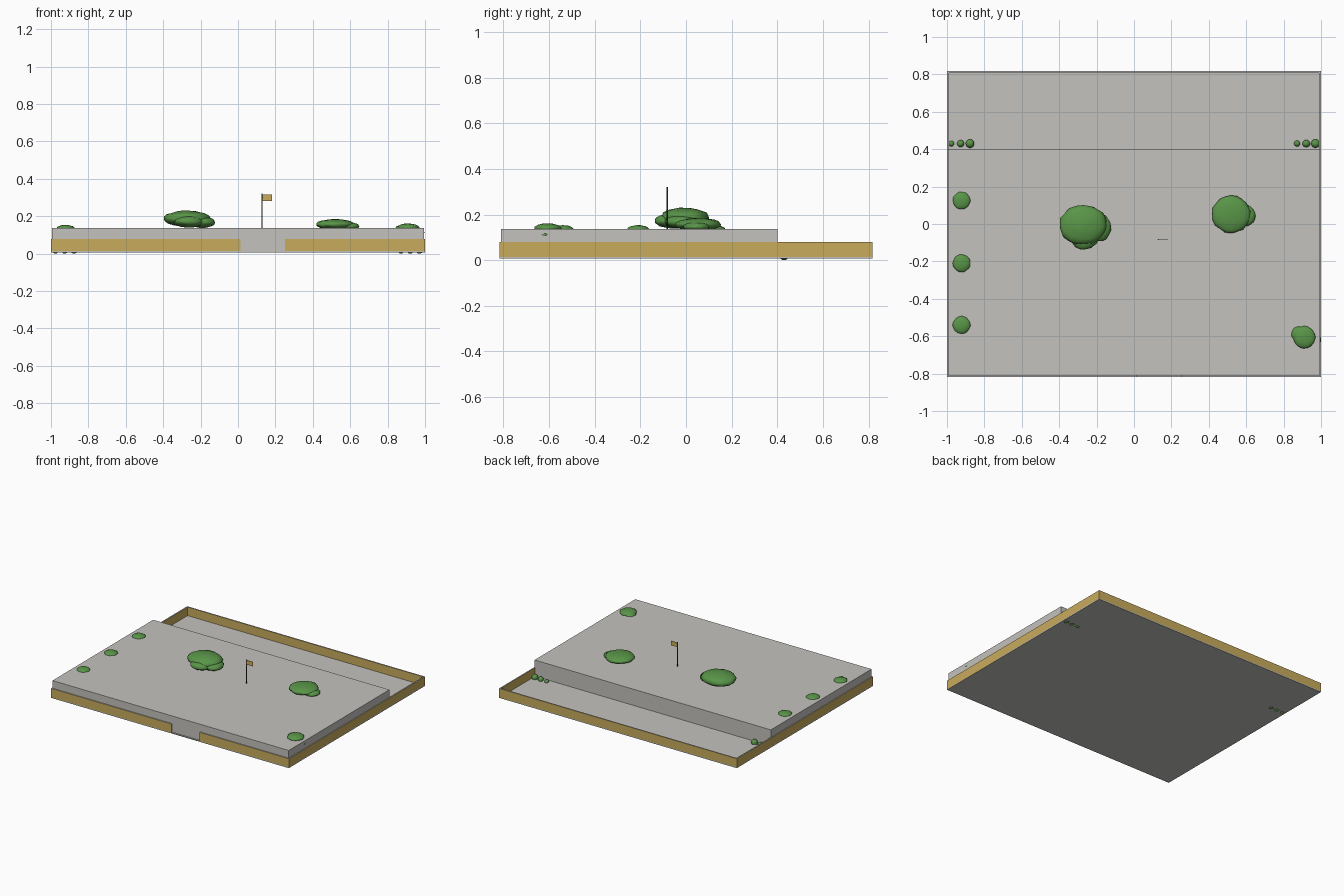
import bpy
import bmesh
import random
from mathutils import Vector

random.seed(4)
cube = bpy.data.objects.get("Cube")
if cube:
    bpy.data.objects.remove(cube)


def material(name, color):
    mat = bpy.data.materials.new(name)
    mat.use_nodes = True
    rgba = (*color, 1)
    mat.diffuse_color = rgba
    mat.node_tree.nodes["Principled BSDF"].inputs["Base Color"].default_value = rgba
    return mat


CONCRETE = material("concrete grey", (0.55, 0.54, 0.51))
TAN = material("fence tan", (0.58, 0.41, 0.11))
LEAF = material("leaf green", (0.10, 0.30, 0.065))
DARK = material("pole grey", (0.07, 0.07, 0.07))


def finish(name, bm, mats, smooth=False):
    mesh = bpy.data.meshes.new(name)
    bm.to_mesh(mesh)
    bm.free()
    for mat in mats:
        mesh.materials.append(mat)
    for poly in mesh.polygons:
        poly.use_smooth = smooth
    obj = bpy.data.objects.new(name, mesh)
    bpy.context.collection.objects.link(obj)
    return obj


def box(name, x, y, z, mat, cap=None):
    """Box from (min, max) ranges, with an optional colour on its top."""
    bm = bmesh.new()
    bmesh.ops.create_cube(bm, size=1)
    for v in bm.verts:
        v.co = Vector([r[0] if c < 0 else r[1] for r, c in zip((x, y, z), v.co)])
    if cap:
        for f in bm.faces:
            f.material_index = int(f.normal.z > 0.5)
    return finish(name, bm, [mat, cap] if cap else [mat])


def shrub(name, lobes, bump=0.04):
    """Cluster of slightly lumpy ellipsoids: (centre, radii)."""
    bm = bmesh.new()
    for center, radii in lobes:
        ball = bmesh.ops.create_icosphere(bm, subdivisions=3, radius=1)
        for v in ball["verts"]:
            s = 1 + random.uniform(-bump, bump)
            v.co = Vector([c + p * r * s for c, p, r in zip(center, v.co, radii)])
    return finish(name, bm, [LEAF], True)


# Ground slab and raised terrace
W, D, T = 1.0, 0.818, 0.01
box("ground_slab", (-W, W), (-D, D), (0.007, 0.014), CONCRETE)
box("terrace", (-0.994, 0.994), (-0.81, 0.4), (0.008, 0.137), CONCRETE)

# Perimeter fence with a gate opening at the front
H = (0.008, 0.079)
for side, sign in (("left", 1), ("right", -1)):
    box(side + "_fence", sorted((sign * W, sign * (W - T))), (-D, D), H, TAN, CONCRETE)
box("back_fence", (-W, W), (D - T, D), H, TAN, CONCRETE)
box("front_fence_right", (-W, 0.013), (-D, -D + T), H, TAN, CONCRETE)
box("front_fence_left", (0.25, W), (-D, -D + T), H, TAN, CONCRETE)

# Flag on a pole
bm = bmesh.new()
bmesh.ops.create_cone(bm, cap_ends=True, segments=8, radius1=0.0025,
                      radius2=0.0025, depth=0.185)
pole = finish("flag_pole", bm, [DARK], True)
pole.location = (0.129, -0.082, 0.228)
box("flag", (0.13, 0.183), (-0.084, -0.081), (0.282, 0.316), TAN)

# Bushes on the terrace
shrub("large_bush", [((-0.272, -0.005, 0.187), (0.126, 0.108, 0.043)),
                     ((-0.19, -0.018, 0.168), (0.067, 0.075, 0.03)),
                     ((-0.265, -0.055, 0.172), (0.08, 0.083, 0.033))])
shrub("medium_bush", [((0.52, 0.053, 0.156), (0.103, 0.1, 0.029)),
                      ((0.59, 0.045, 0.146), (0.058, 0.058, 0.022))])
shrub("corner_bush", [((0.91, -0.606, 0.14), (0.059, 0.06, 0.021)),
                      ((0.882, -0.588, 0.137), (0.04, 0.04, 0.016)),
                      ((0.96, -0.62, 0.112), (0.037, 0.036, 0.012))])
for i, y in enumerate((0.125, -0.21, -0.54)):
    shrub(f"side_bush_{i + 1}", [((-0.922, y, 0.136), (0.047, 0.047, 0.017))])

# Small round shrubs behind the terrace
for side, balls in (("right", ((-0.976, 0.015), (-0.927, 0.019), (-0.877, 0.023))),
                    ("left", ((0.872, 0.016), (0.921, 0.02), (0.97, 0.023)))):
    for i, (x, r) in enumerate(balls):
        shrub(f"{side}_round_shrub_{i + 1}", [((x, 0.43, r), (r, r, r))], 0)
